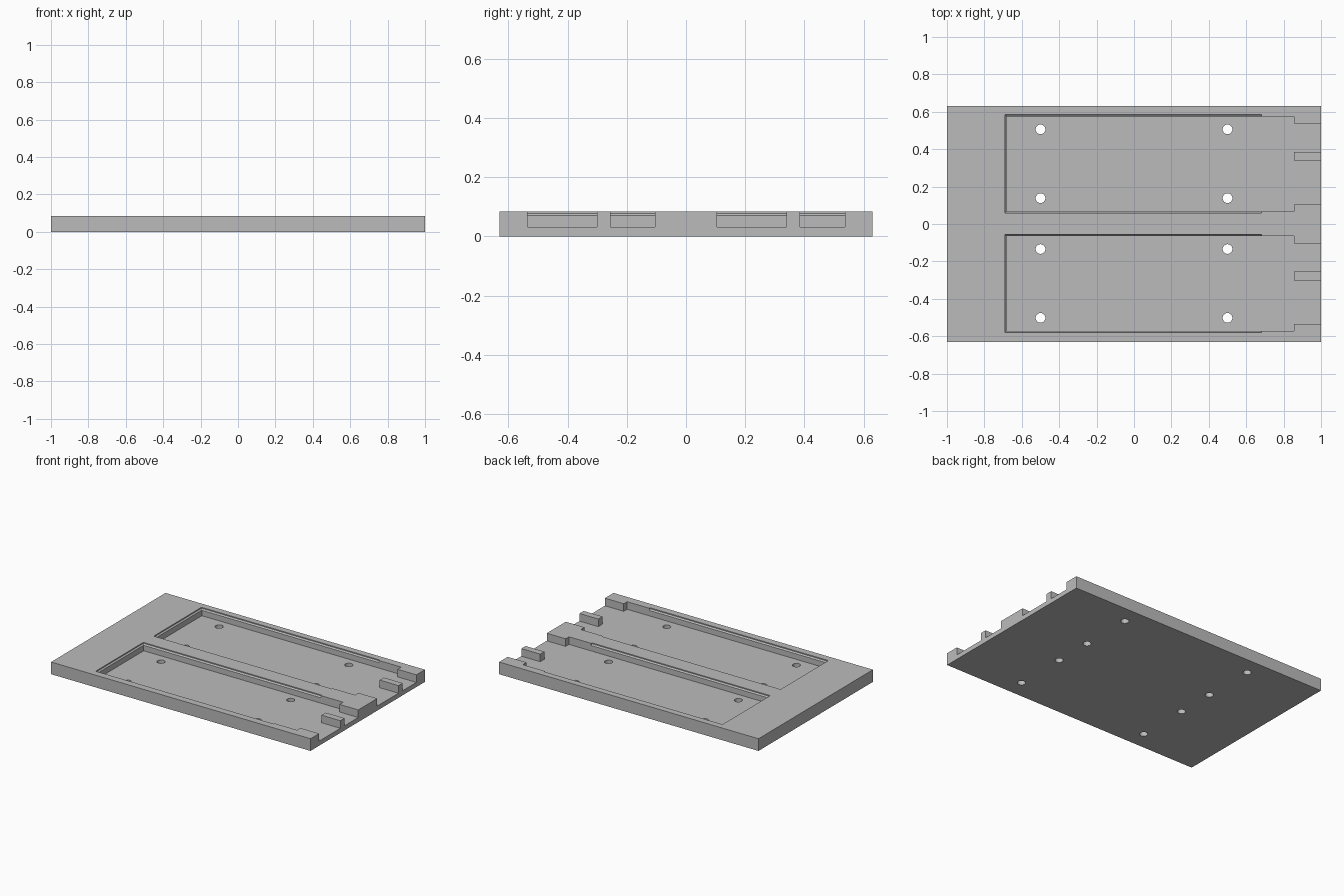
import bpy, bmesh
from mathutils import Matrix

cube = bpy.data.objects.get("Cube")
if cube:
    bpy.data.objects.remove(cube)

HEIGHT, FLOOR = 0.085, 0.032

grey = bpy.data.materials.new("plain grey")
grey.use_nodes = True
colour = (0.5, 0.5, 0.5, 1)
grey.diffuse_color = colour
grey.node_tree.nodes["Principled BSDF"].inputs["Base Color"].default_value = colour


def make_object(name, bm):
    bmesh.ops.recalc_face_normals(bm, faces=bm.faces)
    mesh = bpy.data.meshes.new(name)
    bm.to_mesh(mesh)
    bm.free()
    mesh.materials.append(grey)
    obj = bpy.data.objects.new(name, mesh)
    bpy.context.collection.objects.link(obj)
    return obj


def prism(name, outline, bottom, top):
    bm = bmesh.new()
    face = bm.faces.new([bm.verts.new((x, y, bottom)) for x, y in outline])
    result = bmesh.ops.extrude_face_region(bm, geom=[face])
    verts = [v for v in result["geom"] if isinstance(v, bmesh.types.BMVert)]
    bmesh.ops.translate(bm, verts=verts, vec=(0, 0, top - bottom))
    return make_object(name, bm)


def rectangle(x0, x1, y0, y1):
    return [(x0, y0), (x1, y0), (x1, y1), (x0, y1)]


def cut(target, cutter):
    cutter.hide_render = True
    mod = target.modifiers.new("cut", "BOOLEAN")
    mod.operation = "DIFFERENCE"
    mod.solver = "EXACT"
    mod.object = cutter
    bpy.context.view_layer.objects.active = target
    bpy.ops.object.modifier_apply(modifier=mod.name)
    bpy.data.objects.remove(cutter)


plate = prism("tray_plate", rectangle(-1, 1, -0.63, 0.63), 0, HEIGHT)

# Two open-ended bays, measured from each bay's centre line
for mid in (0.322, -0.318):
    # Pocket outline with corner stops and a central stop at the mouth
    low, high = mid - 0.254, mid + 0.254
    stop, mouth = 0.855, 1.05
    pocket = [(-0.682, low), (stop, low), (stop, mid - 0.217), (mouth, mid - 0.217),
              (mouth, mid + 0.017), (stop, mid + 0.017),
              (stop, mid + 0.063), (mouth, mid + 0.063),
              (mouth, mid + 0.214), (stop, mid + 0.214),
              (stop, high), (-0.682, high)]
    cut(plate, prism("pocket_cutter", pocket, FLOOR, 0.2))

    # Bevelled rim around the upper part of the walls
    bm = bmesh.new()
    rings = []
    for z, grow in ((0.07, 0), (0.078, 0.009), (0.2, 0.009)):
        outline = rectangle(-0.682 - grow, 0.683, low - grow, high + grow)
        rings.append([bm.verts.new((x, y, z)) for x, y in outline])
    for lower, upper in zip(rings, rings[1:]):
        for i in range(4):
            j = (i + 1) % 4
            bm.faces.new((lower[i], lower[j], upper[j], upper[i]))
    bm.faces.new(rings[0])
    bm.faces.new(rings[-1])
    cut(plate, make_object("rim_cutter", bm))

    # Four screw holes through the floor
    for x in (-0.5, 0.5):
        for side in (-1, 1):
            bm = bmesh.new()
            bmesh.ops.create_cone(bm, cap_ends=True, segments=32, radius1=0.026,
                                  radius2=0.026, depth=0.3,
                                  matrix=Matrix.Translation((x, mid + side * 0.184, 0)))
            cut(plate, make_object("hole_cutter", bm))

# Smooth hole walls, keep every other edge sharp
bpy.ops.object.select_all(action="DESELECT")
plate.select_set(True)
bpy.context.view_layer.objects.active = plate
bpy.ops.object.shade_smooth_by_angle(angle=0.5)
